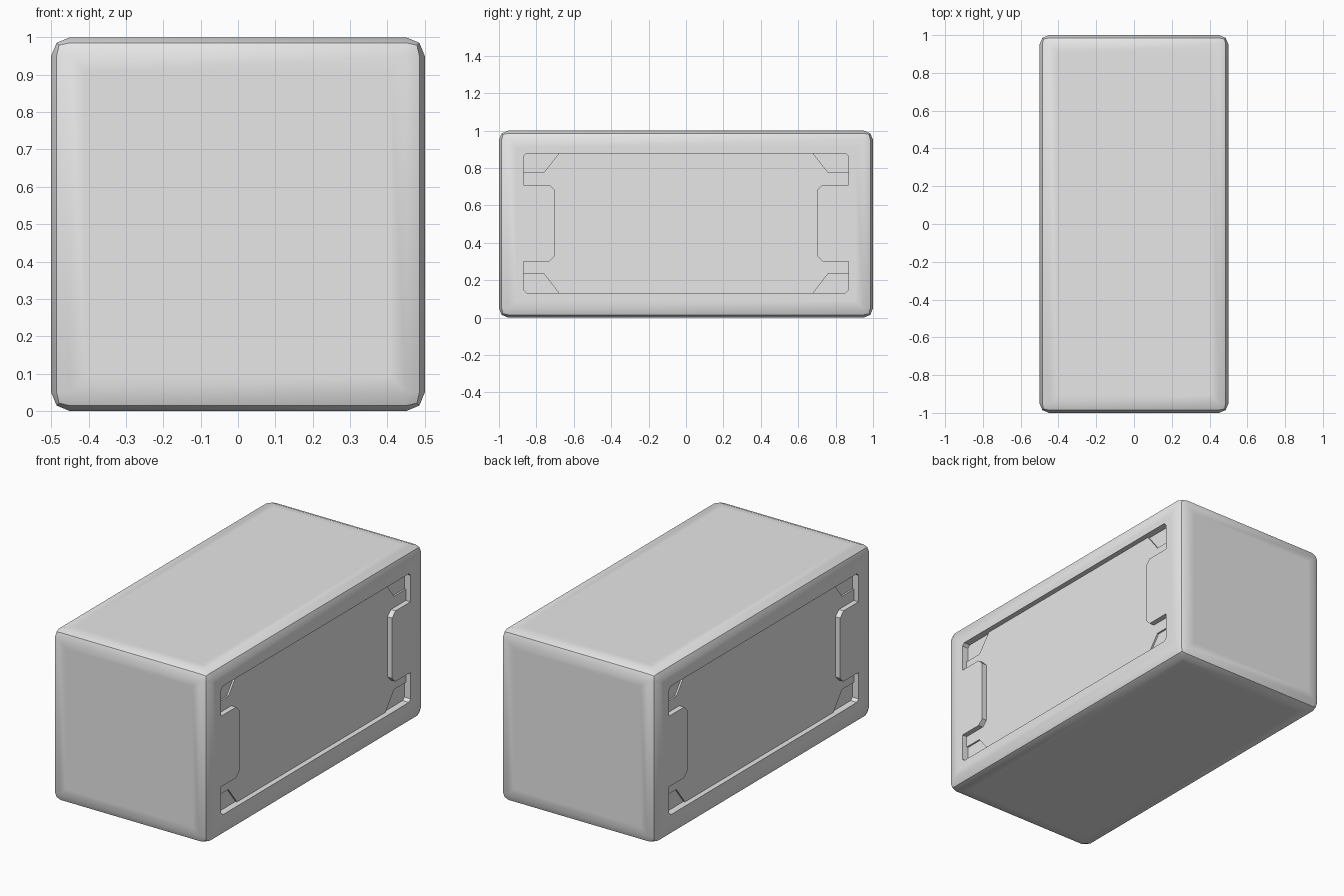
import bpy
import bmesh
from mathutils import Vector

if "Cube" in bpy.data.objects:
    bpy.data.objects.remove(bpy.data.objects["Cube"], do_unlink=True)

grey = bpy.data.materials.new("light_grey")
grey.use_nodes = True
grey.diffuse_color = (0.8, 0.8, 0.8, 1)
grey.node_tree.nodes["Principled BSDF"].inputs["Base Color"].default_value = (0.8, 0.8, 0.8, 1)

MID_Z = 0.505      # centre height of the side panels
DEPTH = 0.03       # panel recess depth
POCKET = 0.04      # corner pocket depth


def add_object(name, bm):
    bmesh.ops.recalc_face_normals(bm, faces=bm.faces)
    mesh = bpy.data.meshes.new(name)
    bm.to_mesh(mesh)
    bm.free()
    mesh.materials.append(grey)
    obj = bpy.data.objects.new(name, mesh)
    bpy.context.collection.objects.link(obj)
    return obj


def side_prism(name, outline, side, depth):
    """Extrude a (y, z) outline through the side wall down to the given depth."""
    bm = bmesh.new()
    verts = [bm.verts.new((side * (0.5 - depth), y, MID_Z + z)) for y, z in outline]
    face = bm.faces.new(verts)
    out = bmesh.ops.extrude_face_region(bm, geom=[face])
    moved = [g for g in out["geom"] if isinstance(g, bmesh.types.BMVert)]
    bmesh.ops.translate(bm, verts=moved, vec=Vector((side * (depth + 0.1), 0, 0)))
    obj = add_object(name, bm)
    obj.hide_render = True
    return obj


# Crate body with two-step rounded edges
bm = bmesh.new()
bmesh.ops.create_cube(bm, size=1)
for v in bm.verts:
    v.co = Vector((v.co.x, v.co.y * 2, v.co.z + 0.5))
bmesh.ops.bevel(bm, geom=bm.edges[:], offset=0.05, segments=2, profile=0.5, affect='EDGES')
broad = [f for f in bm.faces if f.calc_area() > 0.3]
bmesh.ops.inset_individual(bm, faces=broad, thickness=0.06)
crate = add_object("crate_body", bm)

# Panel outline: one quarter, mirrored to a full loop with a notch at each end
quarter = [(0.70, 0.175), (0.73, 0.205), (0.868, 0.205), (0.868, 0.358), (0.853, 0.373)]
upper = quarter + [(-y, z) for y, z in reversed(quarter)]
panel = upper + [(y, -z) for y, z in reversed(upper)]

# Corner pocket outline in the panel floor
pocket = [(0.868, 0.27), (0.76, 0.27), (0.68, 0.373), (0.853, 0.373), (0.868, 0.358)]

cutters = []
for side in (1, -1):
    cutters.append(side_prism("panel_cutter", panel, side, DEPTH))
    for sy in (1, -1):
        for sz in (1, -1):
            corner = [(sy * y, sz * z) for y, z in pocket]
            cutters.append(side_prism("pocket_cutter", corner, side, POCKET))

# Cut the side panels and apply the result
for cutter in cutters:
    mod = crate.modifiers.new("cut", 'BOOLEAN')
    mod.operation = 'DIFFERENCE'
    mod.solver = 'EXACT'
    mod.object = cutter
bpy.context.view_layer.update()
depsgraph = bpy.context.evaluated_depsgraph_get()
result = bpy.data.meshes.new_from_object(crate.evaluated_get(depsgraph))
crate.modifiers.clear()
crate.data = result
for cutter in cutters:
    bpy.data.objects.remove(cutter, do_unlink=True)

# Smooth the edge rounding, keep the creases sharp
bpy.ops.object.select_all(action='DESELECT')
crate.select_set(True)
bpy.context.view_layer.objects.active = crate
bpy.ops.object.shade_smooth_by_angle(angle=0.6)
